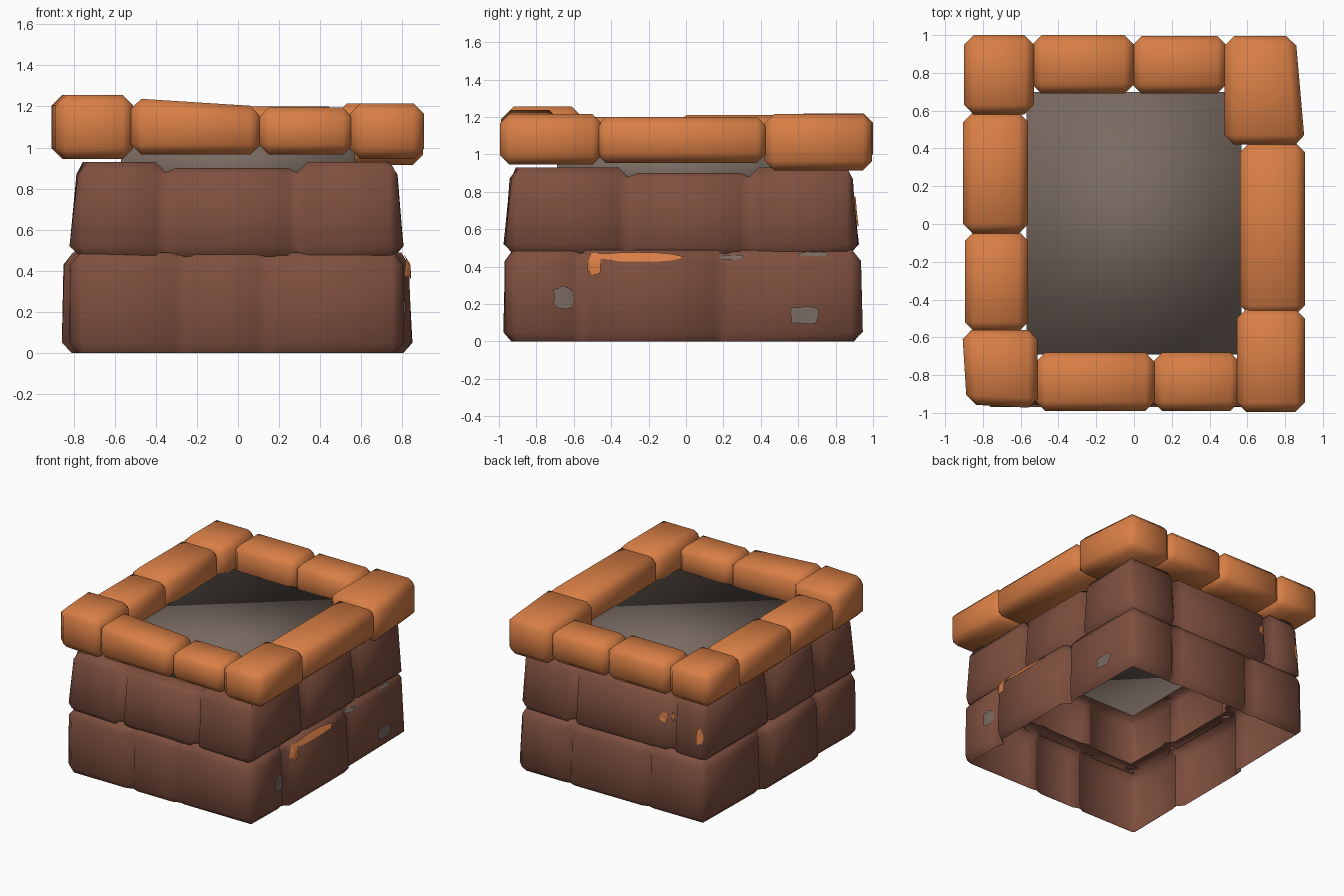
import bpy, bmesh, math, random
from mathutils import Vector
from mathutils.bvhtree import BVHTree

random.seed(4)
old = bpy.data.objects.get("Cube")
if old:
    bpy.data.objects.remove(old)


def material(name, rgb):
    m = bpy.data.materials.new(name)
    m.use_nodes = True
    m.diffuse_color = (*rgb, 1)
    node = m.node_tree.nodes["Principled BSDF"]
    node.inputs["Base Color"].default_value = (*rgb, 1)
    node.inputs["Roughness"].default_value = 0.9
    return m


orange = material("orange clay", (0.69, 0.21, 0.06))
brown = material("brown stone", (0.21, 0.079, 0.05))
grey = material("grey ash", (0.19, 0.145, 0.12))


def finish(bm, name, mat, angle):
    me = bpy.data.meshes.new(name)
    bm.to_mesh(me)
    bm.free()
    ob = bpy.data.objects.new(name, me)
    bpy.context.collection.objects.link(ob)
    me.materials.append(mat)
    bpy.ops.object.select_all(action='DESELECT')
    ob.select_set(True)
    bpy.context.view_layer.objects.active = ob
    bpy.ops.object.shade_smooth_by_angle(angle=math.radians(angle))
    return ob


def box(lo, hi):
    bm = bmesh.new()
    bmesh.ops.create_cube(bm, size=1)
    for v in bm.verts:
        v.co = Vector([(a + b) / 2 + c * (b - a) for a, b, c in zip(lo, hi, v.co)])
    return bm


# Wall course: an open ring of puffy stones, grooved at every joint
def course(name, lo, hi, z0, z1, lean, bulge, sag, notch, cuts):
    (ax, ay), (bx, by) = lo, hi
    corners = [Vector(p) for p in ((ax, ay), (bx, ay), (bx, by), (ax, by))]
    chamfer, gap = 0.06, 0.05
    outline = []
    for i, side_cuts in enumerate(cuts):
        a, b = corners[i], corners[(i + 1) % 4]
        d = (b - a).normalized()
        n = Vector((d.y, -d.x))
        axis = i % 2
        first, last = [abs(c - a[axis]) for c in side_cuts]
        # each stop: distance along the side, outward push, drop of the top edge, groove
        push = bulge * axis
        stops = ((chamfer, 0, 0, False), (first - gap, 0, 0, False),
                 (first, 0, notch, True), (first + gap, push, sag, False),
                 (last - gap, push, sag, False), (last, 0, notch, True),
                 (last + gap, 0, 0, False), ((b - a).length - chamfer, 0, 0, False))
        for s, out, drop, groove in stops:
            outline.append((a + d * s + n * out, n, drop, groove))
    bm = bmesh.new()
    rows = []
    for z, inset, top in ((z0, 0.045, 0), (z0 + 0.05, 0, 0), (z1 - 0.06, lean, 0),
                          (z1, lean + 0.045, 1), (z1, lean + 0.13, 1)):
        row = []
        for p, n, drop, groove in outline:
            depth = inset + random.uniform(-0.006, 0.008)
            if groove:
                depth = max(inset + 0.015, lean + 0.045)
            q = p - n * depth
            row.append(bm.verts.new((q.x, q.y, z - drop * top)))
        rows.append(row)
    for r, s in zip(rows, rows[1:]):
        for k in range(len(r)):
            j = (k + 1) % len(r)
            bm.faces.new((r[k], r[j], s[j], s[k]))
    return finish(bm, name, brown, 100)


lower = course("lower_stones", (-0.82, -0.975), (0.81, 0.94), 0, 0.49, 0.01, 0.035, 0, 0,
               [(-0.26, 0.14), (-0.56, 0.2), (0.38, -0.3), (0.22, -0.45)])
upper = course("upper_stones", (-0.815, -0.97), (0.8, 0.92), 0.47, 0.93, 0.03, 0, 0.03, 0.05,
               [(-0.35, 0.29), (-0.31, 0.34), (0.35, -0.5), (0.1, -0.48)])

# Ash fill held inside the rim
fill = finish(box((-0.57, -0.69, 0.78), (0.57, 0.7, 1.02)), "ash_fill", grey, 180)

# Rim bricks: low corner, high corner
rim = {
    "rim_front_corner_a": ((-0.91, -0.975, 0.945), (-0.51, -0.56, 1.255)),
    "rim_front_a": ((-0.52, -0.99, 0.965), (0.11, -0.68, 1.2)),
    "rim_front_b": ((0.1, -0.99, 0.965), (0.56, -0.68, 1.195)),
    "rim_front_corner_b": ((0.545, -0.995, 0.945), (0.905, -0.45, 1.215)),
    "rim_side_b": ((0.56, -0.48, 0.955), (0.905, 0.43, 1.2)),
    "rim_back_corner_b": ((0.48, 0.42, 0.915), (0.905, 0.995, 1.215)),
    "rim_back_b": ((-0.01, 0.69, 0.95), (0.49, 0.995, 1.2)),
    "rim_back_a": ((-0.54, 0.69, 0.95), (0.0, 1.0, 1.21)),
    "rim_back_corner_a": ((-0.9, 0.58, 0.95), (-0.53, 1.0, 1.22)),
    "rim_side_a2": ((-0.905, -0.05, 0.95), (-0.56, 0.59, 1.21)),
    "rim_side_a1": ((-0.895, -0.57, 0.95), (-0.56, -0.04, 1.2)),
}
for name, (lo, hi) in rim.items():
    bm = box(lo, hi)
    for v in bm.verts:
        # a few bricks are skewed: tapered corners and one sloping top
        if name == "rim_back_corner_b" and v.co.x > 0.8 and v.co.y > 0.8:
            v.co.x -= 0.05
        if name == "rim_front_corner_a" and v.co.x < -0.8 and v.co.y < -0.8:
            v.co += Vector((0.025, 0.02, 0))
        if name == "rim_front_a" and v.co.x < 0 and v.co.z > 1.1:
            v.co.z += 0.04
    bmesh.ops.bevel(bm, geom=bm.edges[:], offset=0.05, segments=1,
                    profile=0.5, affect='EDGES', clamp_overlap=True)
    finish(bm, name, orange, 80)

# Paint spots: thin ragged plates laid onto the stones
trees = []
for ob in (lower, upper):
    me = ob.data
    trees.append(BVHTree.FromPolygons([v.co.copy() for v in me.vertices],
                                      [p.vertices[:] for p in me.polygons]))


def spot(name, mat, normal, along, z, width, height):
    n = Vector(normal)
    t = Vector((-n.y, n.x, 0))
    bm = bmesh.new()

    def place(u, w):
        start = n * 2 + t * (along + u) + Vector((0, 0, z + w))
        hits = [tr.ray_cast(start, -n) for tr in trees]
        best = min((h for h in hits if h[0]), key=lambda h: h[3])
        return bm.verts.new(best[0] + n * 0.008)

    count = 16
    ragged = [random.uniform(0.8, 1.1) for _ in range(count)]
    rings = []
    for scale in (0.5, 1):
        ring = []
        for k, r in enumerate(ragged):
            c, s = math.cos(math.tau * k / count), math.sin(math.tau * k / count)
            ring.append(place(width * scale * r * c,
                              height * scale * r * math.copysign(abs(s) ** 0.6, s)))
        rings.append(ring)
    mid = place(0, 0)
    inner, outer = rings
    for k in range(count):
        j = (k + 1) % count
        bm.faces.new((mid, inner[k], inner[j]))
        bm.faces.new((inner[k], outer[k], outer[j], inner[j]))
    finish(bm, name, mat, 60)


side, back = (1, 0, 0), (0, 1, 0)
spot("orange_streak", orange, side, -0.25, 0.453, 0.26, 0.024)
spot("orange_streak_end", orange, side, -0.49, 0.415, 0.04, 0.06)
spot("grey_spot_front", grey, side, -0.655, 0.24, 0.055, 0.065)
spot("grey_spot_back", grey, side, 0.63, 0.14, 0.085, 0.05)
spot("grey_streak_back", grey, side, 0.68, 0.468, 0.08, 0.012)
spot("grey_streak_middle", grey, side, 0.24, 0.45, 0.07, 0.013)
spot("orange_spot_back", orange, back, 0.46, 0.74, 0.05, 0.035)
spot("orange_spot_back_corner", orange, back, 0.75, 0.67, 0.025, 0.06)
